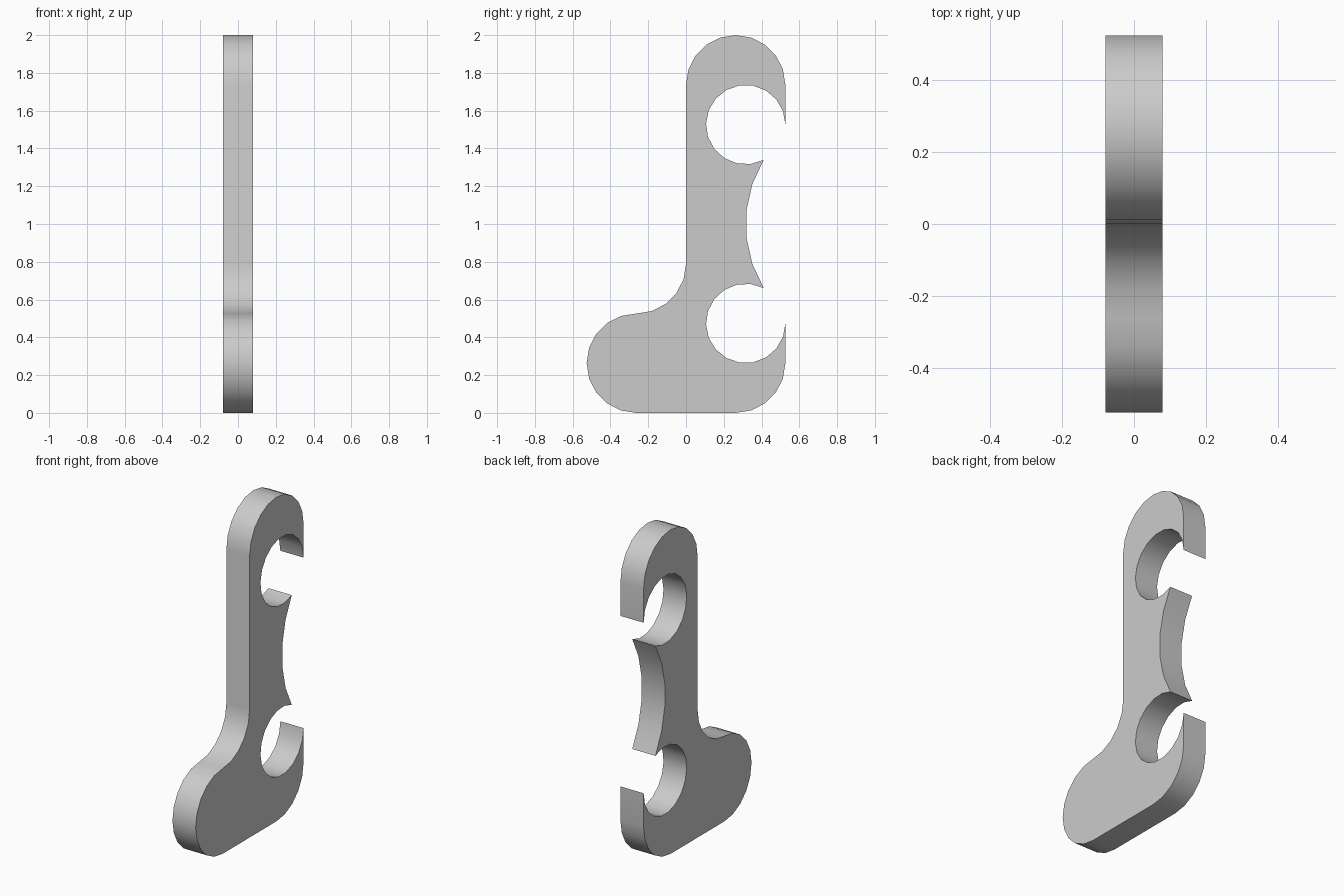
import bpy
import bmesh
from math import cos, sin, radians

if "Cube" in bpy.data.objects:
    bpy.data.objects.remove(bpy.data.objects["Cube"], do_unlink=True)

HALF_THICK = 0.079
R = 0.263          # outer corner radius
HOLE_R = 0.21      # clip opening radius
HOLE_Y = 0.316


def arc(y, z, radius, start, end, steps):
    """Points of an arc in the side plane, angles in degrees."""
    angles = [radians(start + (end - start) * i / steps) for i in range(steps + 1)]
    return [(y + radius * cos(a), z + radius * sin(a)) for a in angles]


# Side outline, anticlockwise from the bottom back corner
outline = (
    arc(R, R, R, -90, 0, 5)                           # bottom back corner
    + arc(HOLE_Y, 0.474, HOLE_R, 0, -297, 15)         # lower clip opening
    + arc(0.968, 1, 0.652, 211.3, 148.7, 5)           # hollow between the clips
    + arc(HOLE_Y, 1.526, HOLE_R, -63, -360, 15)       # upper clip opening
    + arc(R, 2 - R, R, 0, 180, 10)                    # rounded top
    + arc(-R, 3 * R, R, 0, -90, 5)                    # fillet into the foot
    + arc(-R, R, R, 90, 270, 10)                      # rounded foot
)

# Drop the repeated points where arcs meet
points = []
for p in outline:
    if not points or abs(p[0] - points[-1][0]) + abs(p[1] - points[-1][1]) > 0.005:
        points.append(p)

# Flat plate extruded across its thickness
bm = bmesh.new()
side = bm.faces.new([bm.verts.new((-HALF_THICK, y, z)) for y, z in points])
extruded = bmesh.ops.extrude_face_region(bm, geom=[side])
moved = [g for g in extruded["geom"] if isinstance(g, bmesh.types.BMVert)]
bmesh.ops.translate(bm, verts=moved, vec=(2 * HALF_THICK, 0, 0))
bmesh.ops.recalc_face_normals(bm, faces=bm.faces)
mesh = bpy.data.meshes.new("clip_bracket")
bm.to_mesh(mesh)
bm.free()

bracket = bpy.data.objects.new("clip_bracket", mesh)
bpy.context.collection.objects.link(bracket)

# Plain grey
grey = bpy.data.materials.new("light_grey")
grey.use_nodes = True
colour = (0.6, 0.6, 0.6, 1)
grey.diffuse_color = colour
grey.node_tree.nodes["Principled BSDF"].inputs["Base Color"].default_value = colour
mesh.materials.append(grey)

# Smooth curved walls, crisp rims
bpy.ops.object.select_all(action="DESELECT")
bracket.select_set(True)
bpy.context.view_layer.objects.active = bracket
bpy.ops.object.shade_smooth_by_angle(angle=radians(30))
